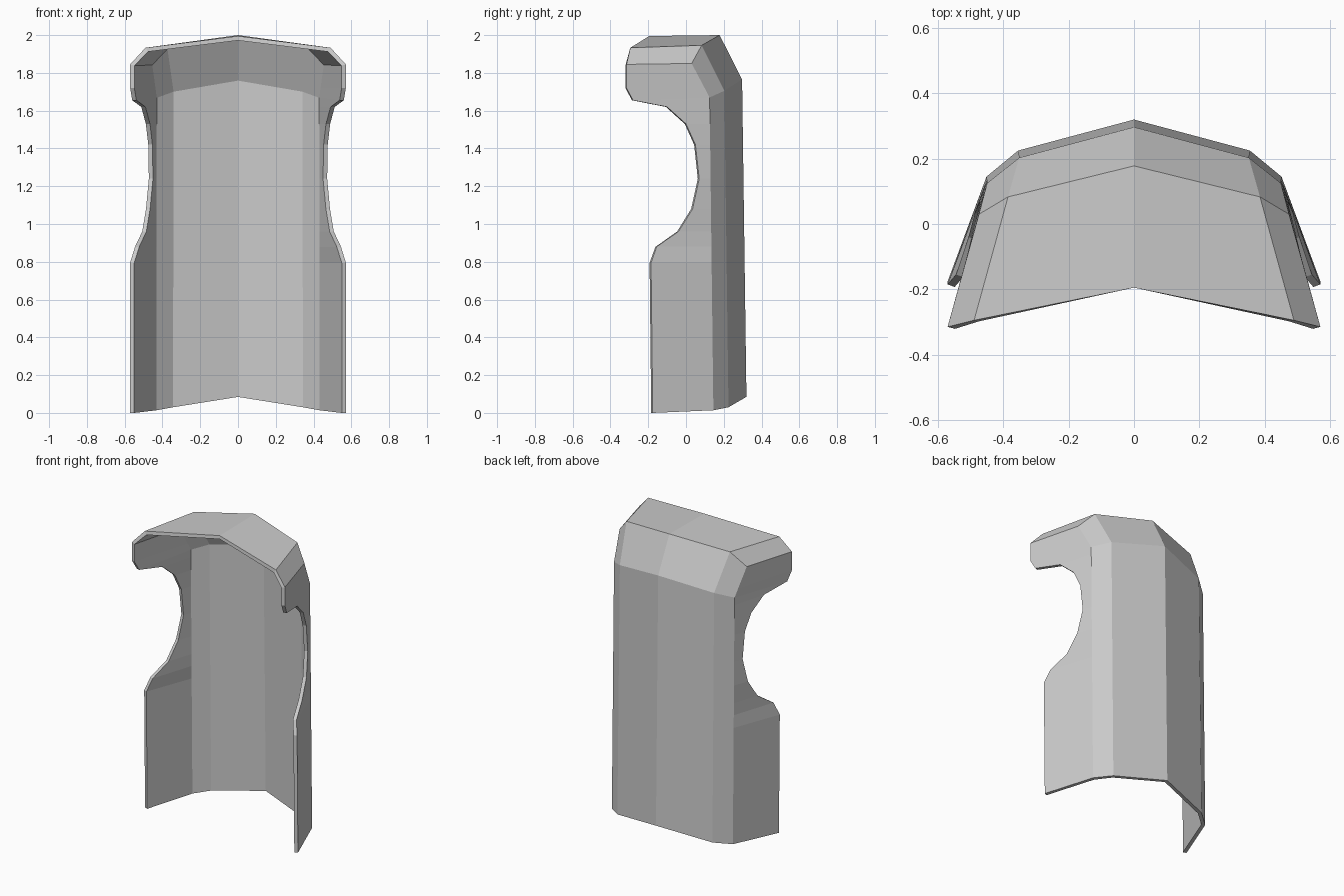
import bpy, bmesh
from mathutils import Vector

if "Cube" in bpy.data.objects:
    bpy.data.objects.remove(bpy.data.objects["Cube"])

# Back panel: vertical column lines (centre, inner fold, outer fold)
c_bot, c_mid, c_top = (0, .32, .085), (0, .297, 1.765), (0, .178, 2.0)
i_bot, i_mid, i_top = (.355, .225, .03), (.352, .203, 1.705), (.386, .083, 1.946)
o_bot, o_mid, o_top = (.452, .145, .014), (.45, .125, 1.67), (.475, .03, 1.85)
# Hood front rim
c_rim, i_rim = (0, -.195, 1.995), (.49, -.295, 1.933)
# Front edge of the side wall, bottom to top, with the curved cut-out
edge = [(.571, -.176, 0), (.571, -.185, .795), (.545, -.155, .88), (.507, -.04, .96),
        (.487, .035, 1.08), (.472, .07, 1.24), (.475, .05, 1.42), (.488, 0, 1.53),
        (.512, -.1, 1.62), (.56, -.28, 1.655), (.571, -.315, 1.72), (.571, -.315, 1.845)]


def ridge_point(z):
    """Point on the outer fold at height z."""
    a, b = (o_bot, o_mid) if z < o_mid[2] else (o_mid, o_top)
    t = (z - a[2]) / (b[2] - a[2])
    return Vector(a).lerp(Vector(b), t)


bm = bmesh.new()
E = [bm.verts.new(p) for p in edge]
heights = [p[2] for p in edge]
R = []
for k, z in enumerate(heights):
    if k == 0:
        p = o_bot
    elif k == len(heights) - 3:
        p = o_mid
    elif k == len(heights) - 1:
        p = o_top
    else:
        p = ridge_point(z)
    R.append(bm.verts.new(p))
mid = len(R) - 3
C0, C1, C2, I0, I1, I2, CR, IR = [bm.verts.new(p) for p in
    (c_bot, c_mid, c_top, i_bot, i_mid, i_top, c_rim, i_rim)]

# Back faces
bm.faces.new((C0, C1, I1, I0))
bm.faces.new([I0, I1] + R[mid::-1])
# Sloped shoulder faces
bm.faces.new((C1, C2, I2, I1))
bm.faces.new([I1, I2] + R[:mid - 1:-1])
# Hood top and chamfer
bm.faces.new((C2, CR, IR, I2))
bm.faces.new((I2, IR, E[-1], R[-1]))
# Side wall strips
for k in range(len(E) - 1):
    bm.faces.new((R[k], R[k + 1], E[k + 1], E[k]))

# Outward normals
bmesh.ops.recalc_face_normals(bm, faces=bm.faces)
bm.faces.ensure_lookup_table()
if bm.faces[0].normal.y < 0:
    bmesh.ops.reverse_faces(bm, faces=bm.faces)

mesh = bpy.data.meshes.new("armour_shell")
bm.to_mesh(mesh)
bm.free()
shell = bpy.data.objects.new("armour_shell", mesh)
bpy.context.collection.objects.link(shell)

# Mirror the half, then give the plate its thickness inward
mirror = shell.modifiers.new("mirror", 'MIRROR')
mirror.use_clip = True
solid = shell.modifiers.new("thickness", 'SOLIDIFY')
solid.thickness = .023
solid.offset = -1
solid.use_even_offset = True
